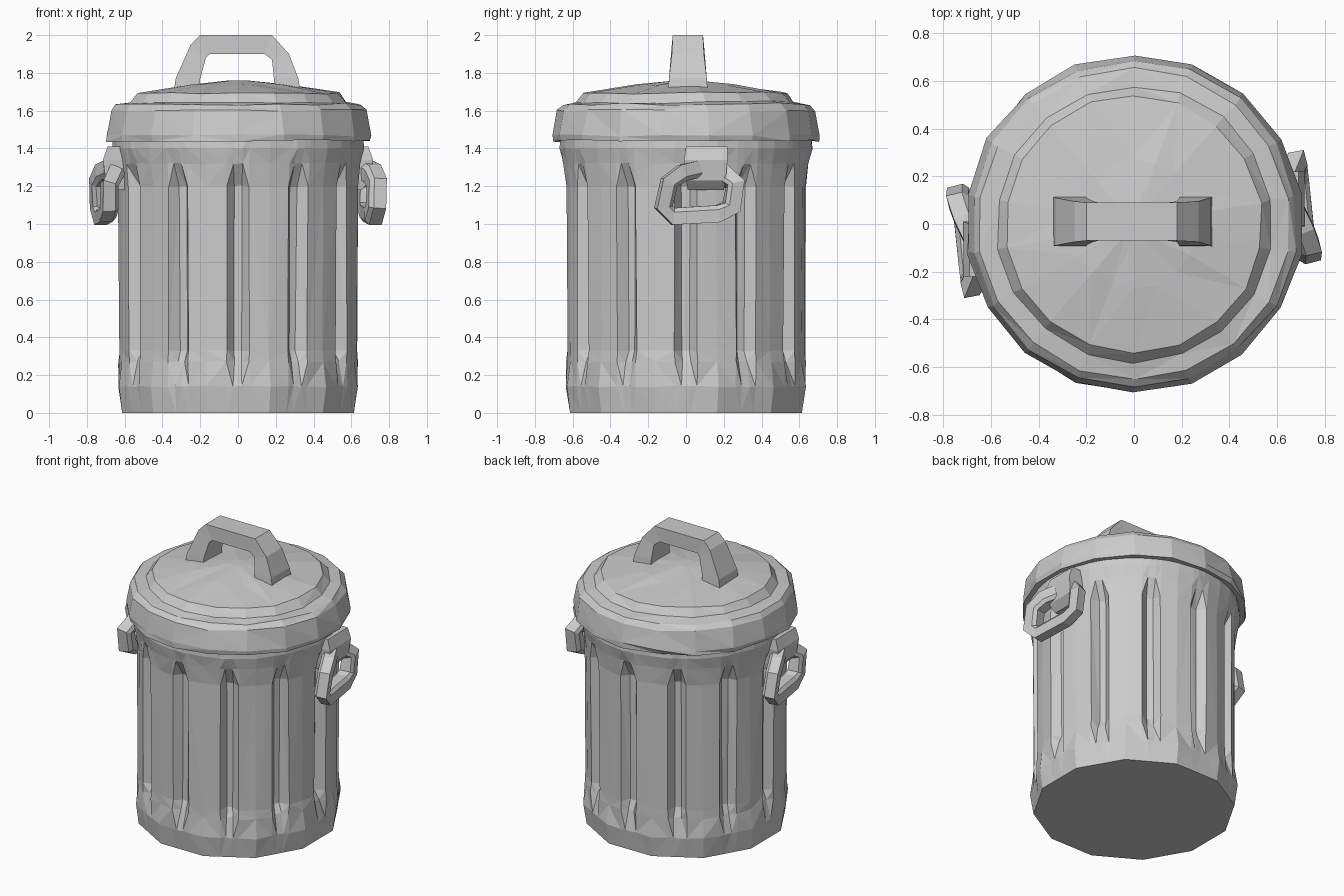
import bpy, bmesh, math, random
from mathutils import Vector

if "Cube" in bpy.data.objects:
    bpy.data.objects.remove(bpy.data.objects["Cube"])

random.seed(4)
metal = bpy.data.materials.new("galvanised grey")
metal.diffuse_color = (0.6, 0.6, 0.6, 1)
metal.use_nodes = True
metal.node_tree.nodes["Principled BSDF"].inputs["Base Color"].default_value = metal.diffuse_color


def finish(name, bm, triangulate=False):
    bmesh.ops.recalc_face_normals(bm, faces=bm.faces)
    if triangulate:
        bmesh.ops.triangulate(bm, faces=[f for f in bm.faces if len(f.verts) == 4])
    me = bpy.data.meshes.new(name)
    bm.to_mesh(me)
    bm.free()
    me.materials.append(metal)
    ob = bpy.data.objects.new(name, me)
    bpy.context.collection.objects.link(ob)
    return ob


def loft(name, rings, caps=(True, True), jitter=0.0):
    """Skin a list of equal-length vertex rings."""
    bm = bmesh.new()
    rows = []
    for i, ring in enumerate(rings):
        j = jitter if 0 < i < len(rings) - 1 else 0
        rows.append([bm.verts.new(Vector(p) + Vector([random.uniform(-j, j) for _ in range(3)]))
                     for p in ring])
    n = len(rows[0])
    for a, b in zip(rows, rows[1:]):
        for k in range(n):
            bm.faces.new((a[k], a[(k + 1) % n], b[(k + 1) % n], b[k]))
    if caps[0]:
        bm.faces.new(rows[0])
    if caps[1]:
        bm.faces.new(rows[-1])
    return finish(name, bm, jitter > 0)


# Fluted body: twelve ridges separated by narrow grooves, plain bands above and below
FLUTES = 12
STEP = 2 * math.pi / FLUTES


def body_ring(z, ridge, groove, polygon=False):
    pts = []
    for i in range(FLUTES):
        mid = (i + 0.5) * STEP - math.pi / 2
        for off, r in ((-0.32, ridge), (0.0, ridge), (0.32, ridge), (0.43, groove), (0.57, groove)):
            a = mid + off * STEP
            if polygon:   # flat-sided twelve-gon
                d = (off + 0.5) % 1 - 0.5
                r = ridge * math.cos(STEP / 2) / math.cos(STEP / 2 - abs(d) * STEP)
            pts.append((r * math.cos(a), r * math.sin(a), z))
    return pts


loft("body", [
    body_ring(0.0, 0.635, 0, True),
    body_ring(0.14, 0.655, 0, True),
    body_ring(0.27, 0.635, 0.60),
    body_ring(0.33, 0.632, 0.575),
    body_ring(1.20, 0.635, 0.58),
    body_ring(1.32, 0.65, 0.645),
    body_ring(1.40, 0.667, 0.667),
    body_ring(1.50, 0.66, 0.66),
], jitter=0.004)


# Lid: overhanging rim, raised step and shallow dome
def circle(r, z, n=18):
    return [(r * math.cos((k + .5) * 2 * math.pi / n),
             r * math.sin((k + .5) * 2 * math.pi / n), z) for k in range(n)]


loft("lid", [circle(r, z) for r, z in (
    (0.64, 1.45), (0.705, 1.44), (0.71, 1.47), (0.685, 1.60), (0.655, 1.635),
    (0.58, 1.645), (0.54, 1.695), (0.27, 1.735), (0.05, 1.76))], jitter=0.007)

# Lid handle: tapered arch, each section runs outer edge to inner edge
arch = [  # outer x, outer z, inner x, inner z, half depth
    (-0.34, 1.70, -0.20, 1.70, 0.105), (-0.33, 1.77, -0.20, 1.77, 0.10),
    (-0.25, 1.95, -0.17, 1.88, 0.085), (-0.20, 2.00, -0.15, 1.90, 0.08),
    (0.18, 2.00, 0.14, 1.90, 0.08), (0.27, 1.90, 0.18, 1.87, 0.085),
    (0.32, 1.77, 0.19, 1.77, 0.10), (0.33, 1.70, 0.19, 1.70, 0.105)]
loft("lid_handle", [[(ox, 0.01 - d, oz), (ox, 0.01 + d, oz), (ix, 0.01 + d, iz), (ix, 0.01 - d, iz)]
                    for ox, oz, ix, iz, d in arch])


# Side handles: drooping bail swept with a square section, hung from a bracket
def bail_rings(path, w):
    pts = [Vector(p) for p in path]
    out = Vector((1, 0.25, 0)).normalized()
    rings = []
    for i, p in enumerate(pts):
        t = (pts[min(i + 1, len(pts) - 1)] - pts[max(i - 1, 0)]).normalized()
        side = t.cross(out).normalized()
        nrm = side.cross(t)
        rings.append([p + side * a * w + nrm * b * w
                      for a, b in ((-1, -.5), (-.5, -1), (1, -1), (1, .6), (.5, 1), (-1, 1))])
    return rings


bail = [(0.64, 0.19, 1.27), (0.68, 0.26, 1.21), (0.68, 0.24, 1.09), (0.69, 0.17, 1.055),
        (0.715, -0.07, 1.04), (0.73, -0.12, 1.09), (0.735, -0.09, 1.22), (0.71, -0.02, 1.27),
        (0.67, 0.06, 1.29)]
bracket = [[(x, y0, z), (x, y1, z), (0.58, y1, z), (0.58, y0, z)]
           for x, y0, y1, z in ((0.655, 0.01, 0.20, 1.18), (0.70, 0.0, 0.21, 1.23),
                                (0.715, -0.01, 0.22, 1.34), (0.69, 0.0, 0.22, 1.41))]
for side, turn in (("right", 0), ("left", math.pi)):
    for ob in (loft(side + "_handle", bail_rings(bail, 0.045)),
               loft(side + "_handle_bracket", bracket)):
        ob.rotation_euler.z = turn
